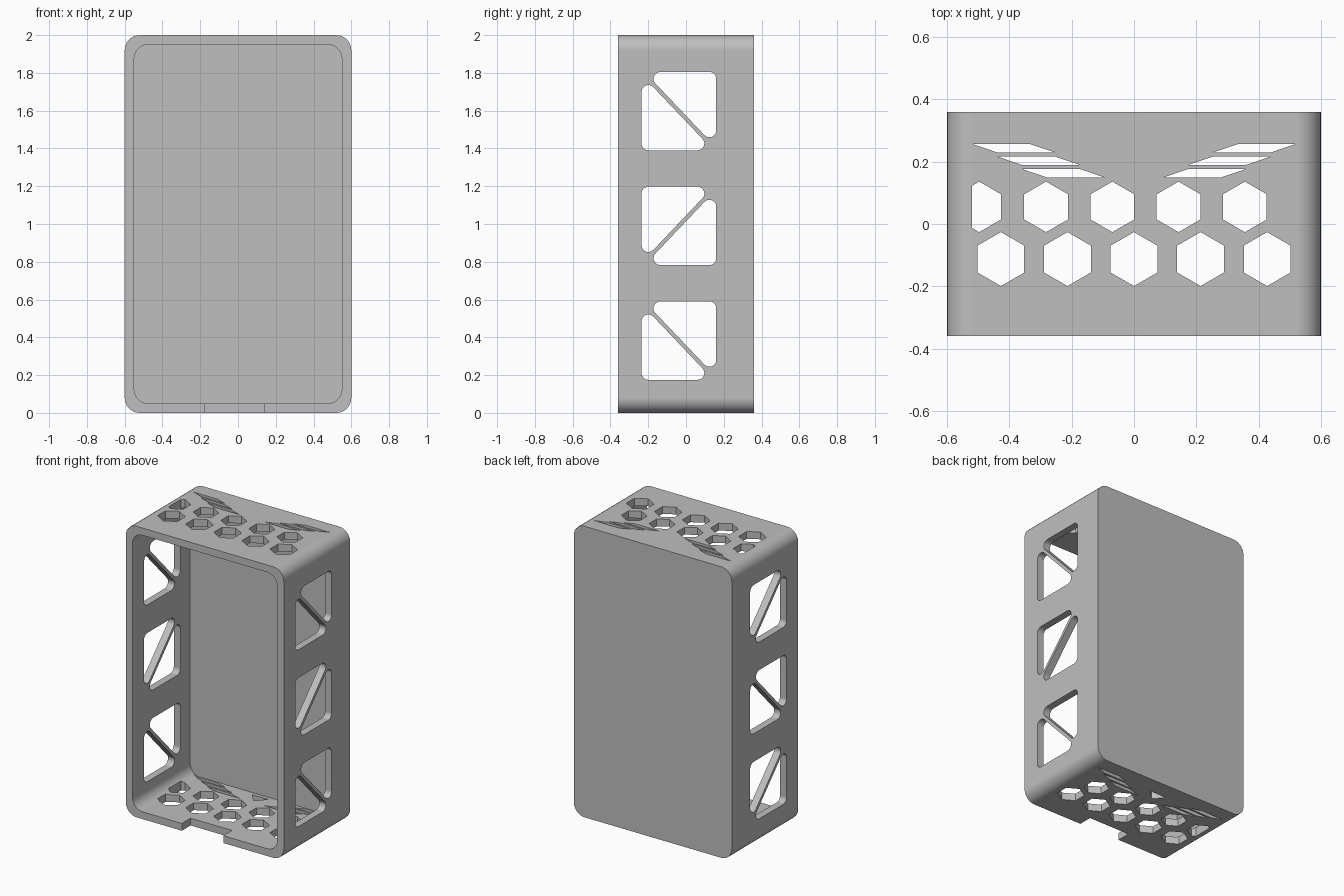
import bpy, bmesh, math
from mathutils import Vector

cube = bpy.data.objects.get("Cube")
if cube:
    bpy.data.objects.remove(cube, do_unlink=True)

grey = bpy.data.materials.new("plain grey")
grey.use_nodes = True
COLOUR = (0.52, 0.52, 0.52, 1)
grey.diffuse_color = COLOUR
grey.node_tree.nodes["Principled BSDF"].inputs["Base Color"].default_value = COLOUR


def fillet(points, radius, steps=7):
    """Round every corner of a convex outline."""
    out = []
    for i, p in enumerate(points):
        p = Vector(p)
        a = (Vector(points[i - 1]) - p).normalized()
        b = (Vector(points[(i + 1) % len(points)]) - p).normalized()
        half = a.angle(b) / 2
        centre = p + (a + b).normalized() * radius / math.sin(half)
        start = p + a * radius / math.tan(half) - centre
        end = p + b * radius / math.tan(half) - centre
        turn = math.atan2(start.x * end.y - start.y * end.x, start.dot(end))
        for k in range(steps + 1):
            t = turn * k / steps
            c, s = math.cos(t), math.sin(t)
            out.append(centre + Vector((start.x * c - start.y * s,
                                        start.x * s + start.y * c)))
    return out


def rect(x0, x1, y0, y1):
    return [(x0, y0), (x1, y0), (x1, y1), (x0, y1)]


def prisms(name, outlines, axis, low, high):
    """Extrude outlines along an axis into one object."""
    place = {"x": lambda u, v, w: (w, u, v),
             "y": lambda u, v, w: (u, w, v),
             "z": lambda u, v, w: (u, v, w)}[axis]
    bm = bmesh.new()
    for outline in outlines:
        ends = [[bm.verts.new(place(u, v, w)) for u, v in outline] for w in (low, high)]
        bm.faces.new(ends[0])
        bm.faces.new(ends[1])
        n = len(outline)
        for i in range(n):
            j = (i + 1) % n
            bm.faces.new((ends[0][i], ends[0][j], ends[1][j], ends[1][i]))
    bmesh.ops.recalc_face_normals(bm, faces=bm.faces)
    mesh = bpy.data.meshes.new(name)
    bm.to_mesh(mesh)
    bm.free()
    obj = bpy.data.objects.new(name, mesh)
    mesh.materials.append(grey)
    bpy.context.collection.objects.link(obj)
    return obj


def cut(target, cutter):
    mod = target.modifiers.new("cut", "BOOLEAN")
    mod.operation = "DIFFERENCE"
    mod.solver = "EXACT"
    mod.object = cutter
    bpy.context.view_layer.objects.active = target
    bpy.ops.object.modifier_apply(modifier=mod.name)
    bpy.data.objects.remove(cutter, do_unlink=True)


# Rounded case, open at the front
case = prisms("vented_case", [fillet(rect(-0.6, 0.6, 0, 2), 0.08)], "y", -0.36, 0.36)
cut(case, prisms("cavity", [fillet(rect(-0.55, 0.55, 0.05, 1.95), 0.075)], "y", -0.5, 0.265))


# Hexagon vents, the last one clipped by the edge margin
def hexagon(cx, cy, r):
    pts = [(cx + r * math.sin(math.radians(60 * i)), cy + r * math.cos(math.radians(60 * i)))
           for i in range(6)]
    return pts


vents = []
for i in range(5):
    vents.append(hexagon(-0.427 + 0.2135 * i, -0.1125, 0.0865))
for i in range(4):
    vents.append(hexagon(-0.282 + 0.2125 * i, 0.055, 0.081))
edge = -0.52
drop = 0.081 - (-0.4965 - edge) * math.tan(math.radians(30))
vents.append([(-0.4965, 0.136), (-0.4265, 0.0955), (-0.4265, 0.0145),
              (-0.4965, -0.026), (edge, 0.055 - drop), (edge, 0.055 + drop)])

# Slanted slots, mirrored left and right
for side in (-1, 1):
    for i in range(3):
        x, y = 0.52 - 0.081 * i, 0.257 - 0.0405 * i
        vents.append([(side * x, y), (side * (x - 0.185), y),
                      (side * (x - 0.265), y - 0.027), (side * (x - 0.08), y - 0.027)])
cut(case, prisms("vent_cutter", vents, "z", -0.1, 2.1))

# Side windows: pairs of rounded triangles split by a diagonal bar
windows = []
W, H, GAP = 0.1975, 0.2075, 0.015
for i, flip in enumerate((1, -1, 1)):
    zc = 0.3825 + 0.6075 * i
    for s in (-1, 1):
        tri = [(s * W, s * H), (s * (-W + GAP), s * H), (s * W, s * (-H + GAP))]
        windows.append([(-0.0375 + u, zc + flip * v) for u, v in fillet(tri, 0.036)])
cut(case, prisms("window_cutter", windows, "x", -0.8, 0.8))

# Cable notch and small triangular hole in the floor
floor_cuts = [rect(-0.175, 0.14, -0.5, -0.265), [(-0.06, 0.24), (0.06, 0.24), (0, 0.17)]]
cut(case, prisms("floor_cutter", floor_cuts, "z", -0.1, 0.2))

# Smooth fillets with crisp edges
bpy.ops.object.select_all(action="DESELECT")
case.select_set(True)
bpy.context.view_layer.objects.active = case
bpy.ops.object.shade_smooth_by_angle(angle=math.radians(30))
weighted = case.modifiers.new("even_shading", "WEIGHTED_NORMAL")
weighted.keep_sharp = True
